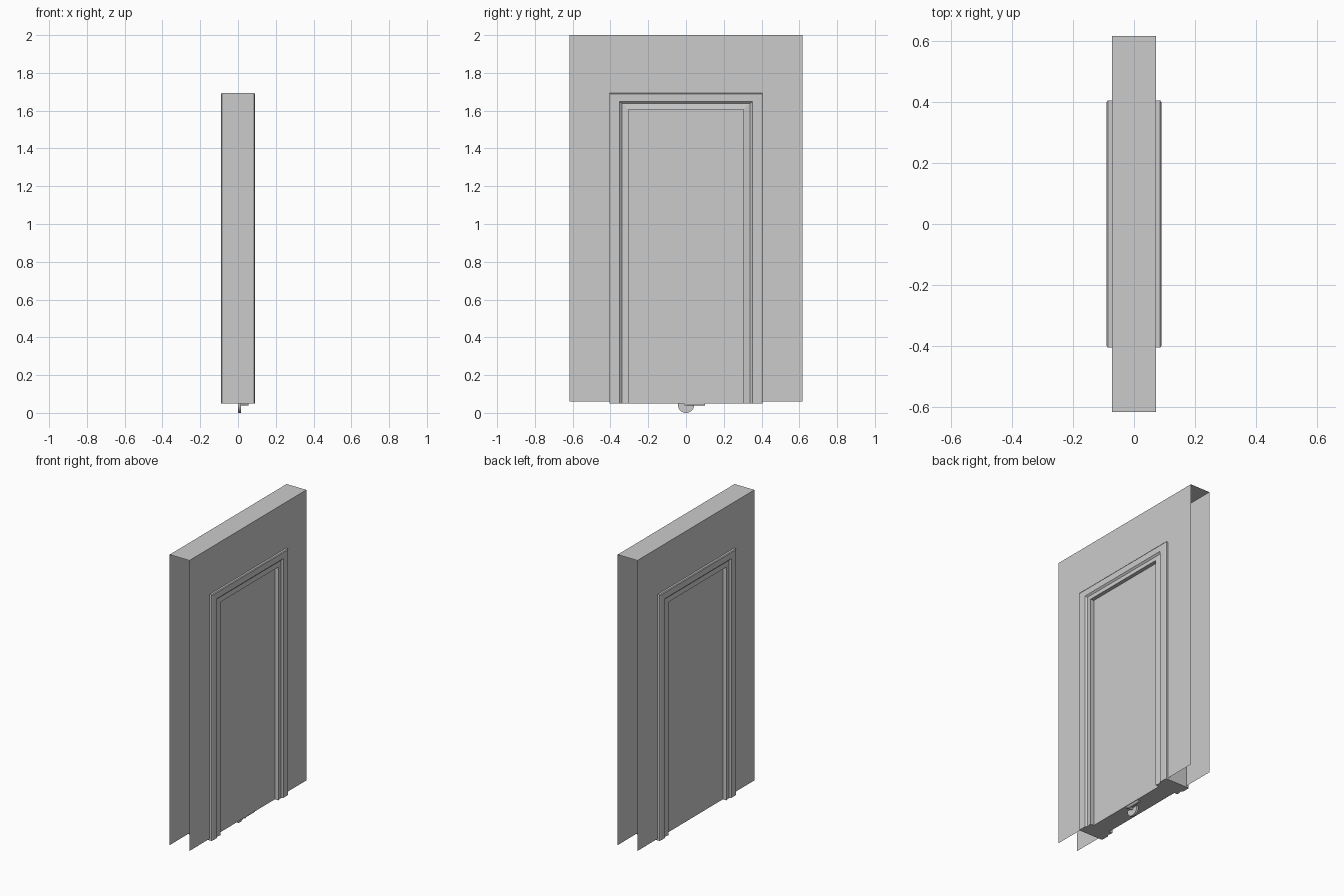
import bpy, bmesh, math
from mathutils import Vector

if "Cube" in bpy.data.objects:
    bpy.data.objects.remove(bpy.data.objects["Cube"])


def finish(bm, name, fix=True):
    if fix:
        bmesh.ops.recalc_face_normals(bm, faces=bm.faces)
    me = bpy.data.meshes.new(name)
    bm.to_mesh(me)
    bm.free()
    ob = bpy.data.objects.new(name, me)
    bpy.context.collection.objects.link(ob)
    return ob


def box(name, lo, hi):
    bm = bmesh.new()
    bmesh.ops.create_cube(bm, size=1)
    for v in bm.verts:
        v.co = Vector([lo[i] + (v.co[i] + 0.5) * (hi[i] - lo[i]) for i in range(3)])
    return finish(bm, name)


def rod(name, a, b, r, sides=24):
    a, b = Vector(a), Vector(b)
    bpy.ops.mesh.primitive_cylinder_add(vertices=sides, radius=r, depth=(b - a).length,
                                        location=(a + b) / 2)
    ob = bpy.context.object
    ob.name = name
    ob.rotation_euler = (b - a).to_track_quat('Z', 'Y').to_euler()
    bpy.ops.object.shade_smooth_by_angle(angle=math.radians(35))
    return ob


# Wall: two sheets with a door opening and a top cap, open ends and bottom
WX, WY, Z0, Z1 = 0.073, 0.617, 0.06, 2.0
HY, HZ = 0.37, 1.655
bm = bmesh.new()


def quad(pts):
    bm.faces.new([bm.verts.new(p) for p in pts])


for s in (-1, 1):
    for y0, y1, za, zb in ((-WY, -HY, Z0, HZ), (HY, WY, Z0, HZ),
                           (-WY, -HY, HZ, Z1), (-HY, HY, HZ, Z1), (HY, WY, HZ, Z1)):
        pts = [(s * WX, y0, za), (s * WX, y1, za), (s * WX, y1, zb), (s * WX, y0, zb)]
        quad(pts if s > 0 else pts[::-1])
quad([(-WX, -WY, Z1), (WX, -WY, Z1), (WX, WY, Z1), (-WX, WY, Z1)])
bmesh.ops.remove_doubles(bm, verts=bm.verts, dist=1e-5)
bmesh.ops.dissolve_limit(bm, angle_limit=0.01, verts=bm.verts, edges=bm.edges)
finish(bm, "wall", fix=False)

# Door frame: stepped moulding swept around the opening with mitred corners
half = [(0, 0.085), (0.036, 0.080), (0.048, 0.090), (0.095, 0.090), (0.101, 0.086)]
profile = half + [(d, -x) for d, x in reversed(half)]
IY, IZ, BZ = 0.304, 1.607, 0.05
bm = bmesh.new()
rings = [[bm.verts.new((x, sy * (IY + d), IZ + d * 0.85 if top else BZ)) for d, x in profile]
         for sy, top in ((-1, 0), (-1, 1), (1, 1), (1, 0))]
n = len(profile)
for r0, r1 in zip(rings, rings[1:]):
    for i in range(n):
        j = (i + 1) % n
        bm.faces.new((r0[i], r0[j], r1[j], r1[i]))
bm.faces.new(rings[0])
bm.faces.new(rings[-1])
finish(bm, "door_frame")

# Door leaf, recessed in the frame
box("door_leaf", (-0.06, -IY, BZ), (0.06, IY, IZ))

# Handle: round plate, stem and lever at the foot of the door
rod("handle_plate", (0, 0, 0.043), (0.015, 0, 0.043), 0.043, 32)
rod("handle_stem", (0.015, 0, 0.049), (0.055, 0, 0.049), 0.011, 16)
rod("handle_lever", (0.045, -0.008, 0.049), (0.045, 0.1, 0.049), 0.011, 16)
